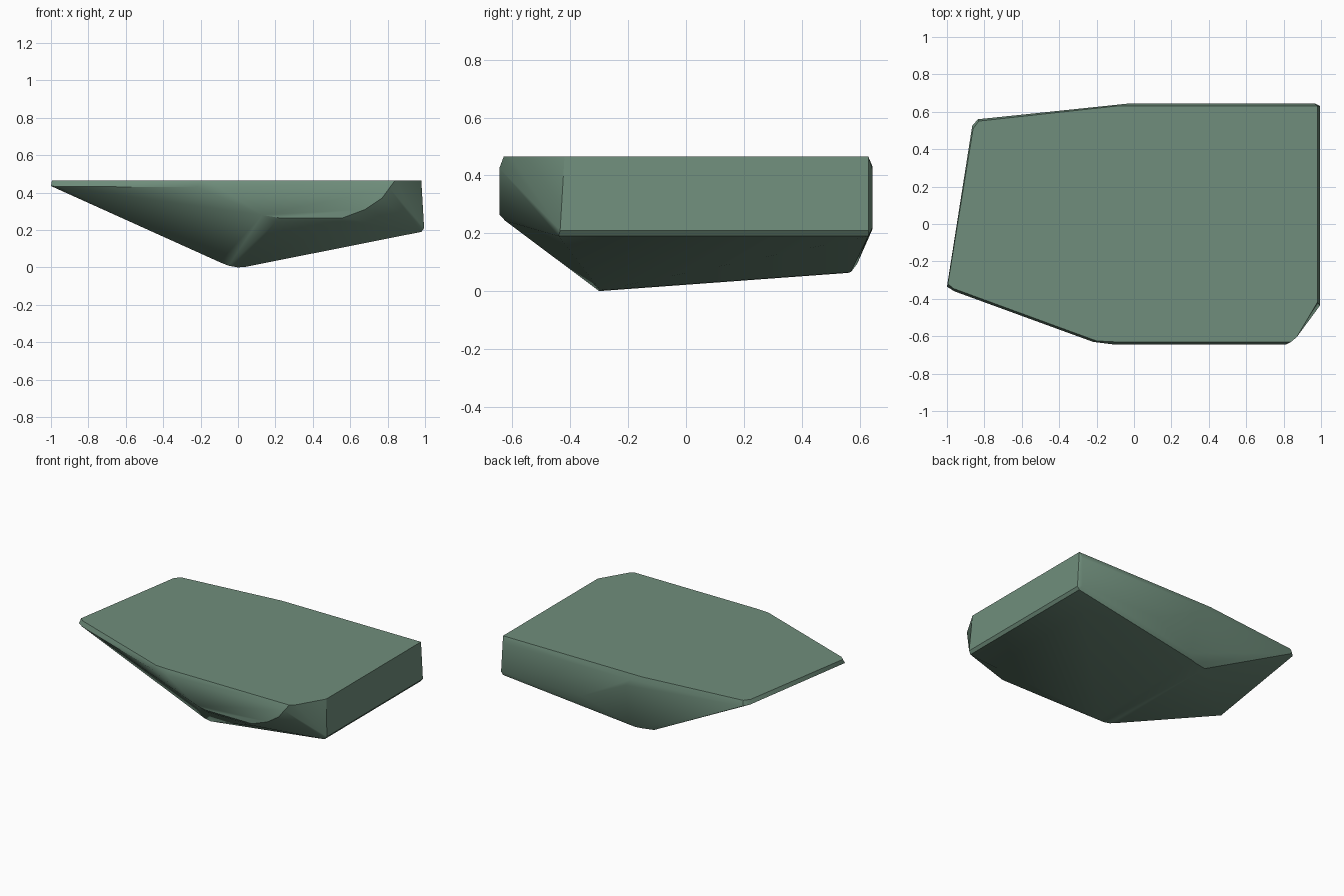
import bpy, bmesh, math

if "Cube" in bpy.data.objects:
    bpy.data.objects.remove(bpy.data.objects["Cube"])

TOP, LIP = 0.465, 0.425

# flat upper face outline (x, y)
top = [(-0.995, -0.32), (-0.965, -0.345), (-0.2, -0.625), (-0.1, -0.63), (0.84, -0.63),
       (0.87, -0.605), (0.98, -0.42), (0.98, 0.63), (-0.1, 0.63), (-0.83, 0.55), (-0.86, 0.51)]
pts = [(x, y, TOP) for x, y in top]

# thin rim on the tapered left end
pts += [(-1.0, -0.335, 0.435), (-0.96, -0.36, 0.432), (-0.22, -0.63, 0.43),
        (-0.865, 0.525, 0.435), (-0.835, 0.56, 0.43)]

# front wall (x, z) and its softened lower edge
pts += [(x, -0.645, z) for x, z in [(-0.1, LIP), (0.13, 0.28), (0.22, 0.265), (0.56, 0.265),
                                    (0.68, 0.31), (0.77, 0.37), (0.81, LIP)]]
pts += [(0.2, -0.625, 0.243), (0.56, -0.625, 0.243)]

# back wall (x, z)
pts += [(x, 0.645, z) for x, z in [(-0.02, 0.43), (0.02, 0.38), (0.36, 0.215),
                                   (0.965, 0.22), (0.965, 0.42)]]

# right end wall
pts += [(0.995, y, z) for y, z in [(-0.435, 0.21), (0.63, 0.21)]]
pts += [(0.98, -0.44, 0.19), (0.98, 0.63, 0.19)]

# keel ridge running front to back
pts += [(-0.1, -0.3, 0.029), (-0.05, -0.3, 0.009), (0.0, -0.3, 0.0), (0.04, -0.295, 0.003),
        (-0.13, 0.54, 0.066), (-0.04, 0.56, 0.063), (0.0, 0.57, 0.066), (0.03, 0.592, 0.095)]

# wrap all sections into one faceted stone
bm = bmesh.new()
for p in pts:
    bm.verts.new(p)
res = bmesh.ops.convex_hull(bm, input=bm.verts)
junk = {g for g in res["geom_interior"] + res["geom_unused"] if isinstance(g, bmesh.types.BMVert)}
bmesh.ops.delete(bm, geom=list(junk), context='VERTS')
bmesh.ops.dissolve_limit(bm, angle_limit=math.radians(1), verts=bm.verts, edges=bm.edges)
bmesh.ops.recalc_face_normals(bm, faces=bm.faces)
mesh = bpy.data.meshes.new("stone_slab")
bm.to_mesh(mesh)
bm.free()
stone = bpy.data.objects.new("stone_slab", mesh)
bpy.context.collection.objects.link(stone)

# muted green
mat = bpy.data.materials.new("moss_green")
mat.diffuse_color = (0.16, 0.27, 0.20, 1)
mat.use_nodes = True
mat.node_tree.nodes["Principled BSDF"].inputs["Base Color"].default_value = mat.diffuse_color
mesh.materials.append(mat)

bpy.context.view_layer.objects.active = stone
stone.select_set(True)
bpy.ops.object.shade_smooth_by_angle(angle=math.radians(30))
